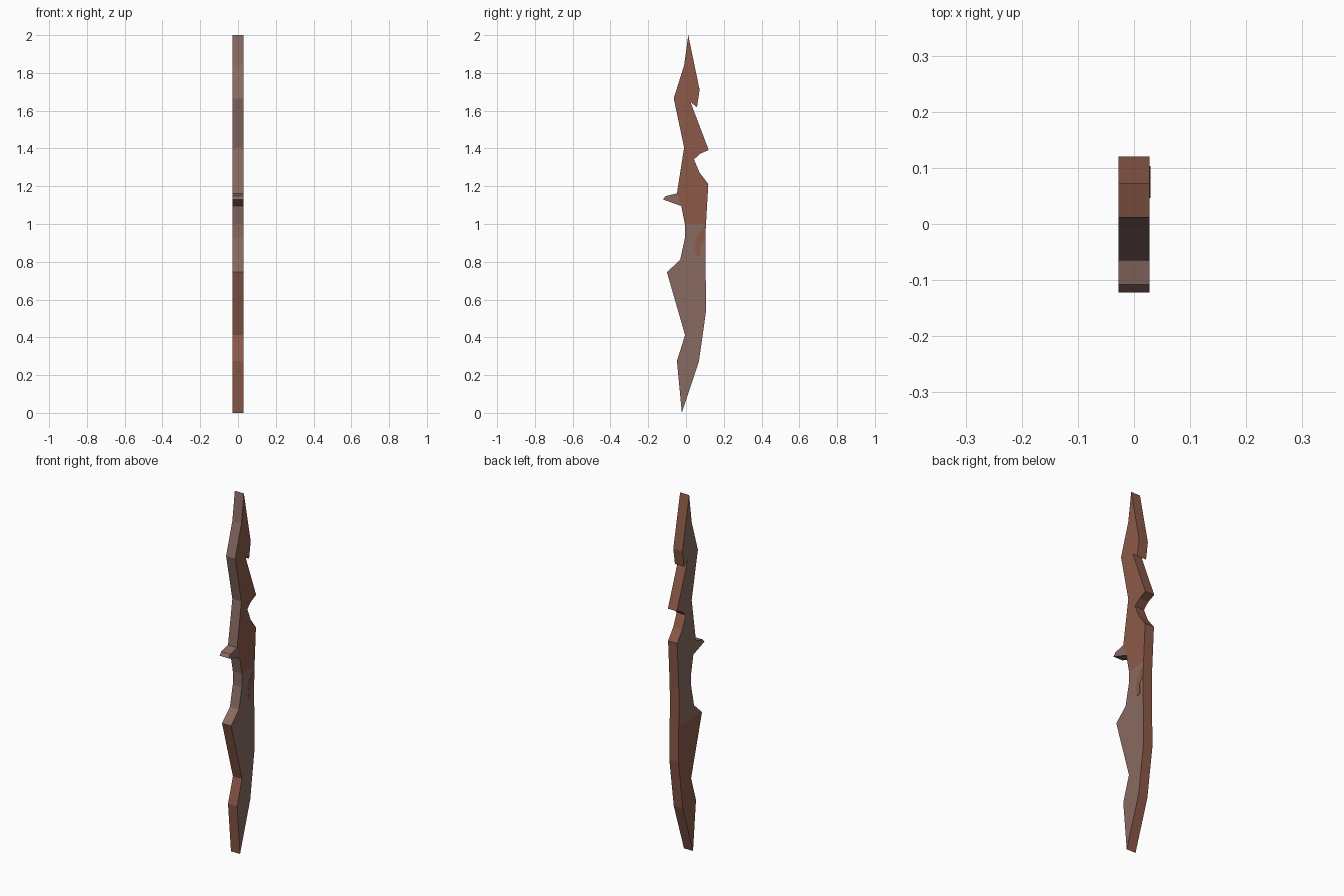
import bpy, bmesh
from mathutils import Vector

if "Cube" in bpy.data.objects:
    bpy.data.objects.remove(bpy.data.objects["Cube"])


def material(name, rgb):
    m = bpy.data.materials.new(name)
    m.diffuse_color = (*rgb, 1)
    m.use_nodes = True
    m.node_tree.nodes["Principled BSDF"].inputs["Base Color"].default_value = m.diffuse_color
    return m


rust = material("rust brown", (0.263, 0.102, 0.066))
grey = material("grey brown", (0.250, 0.146, 0.120))
HALF = 0.028


def slab(name, profile, x0, x1, mats):
    """Extrude a (y, z) outline from x0 to x1; returns object and bmesh."""
    bm = bmesh.new()
    face = bm.faces.new([bm.verts.new((x0, y, z)) for y, z in profile])
    ext = bmesh.ops.extrude_face_region(bm, geom=[face])["geom"]
    for v in ext:
        if isinstance(v, bmesh.types.BMVert):
            v.co.x = x1
    bmesh.ops.recalc_face_normals(bm, faces=bm.faces[:])
    me = bpy.data.meshes.new(name)
    for m in mats:
        me.materials.append(m)
    ob = bpy.data.objects.new(name, me)
    bpy.context.collection.objects.link(ob)
    return ob, bm


# Jagged blade outline: back edge downwards, then front edge upwards
back = [(0.012, 2.0), (0.072, 1.71), (0.058, 1.618), (0.024, 1.645),
        (0.12, 1.392), (0.075, 1.372), (0.042, 1.342), (0.072, 1.272),
        (0.118, 1.212), (0.103, 0.95), (0.103, 0.8), (0.107, 0.545),
        (0.068, 0.27), (-0.022, 0.0)]
front = [(-0.048, 0.275), (-0.005, 0.412), (-0.101, 0.745), (-0.031, 0.81),
         (-0.006, 0.925), (-0.006, 1.0), (-0.025, 1.095), (-0.122, 1.13),
         (-0.108, 1.148), (-0.048, 1.162), (-0.01, 1.405), (-0.065, 1.665),
         (-0.01, 1.84)]
blade, bm = slab("blade", back + front, -HALF, HALF, [rust, grey])
bmesh.ops.triangulate(bm, faces=bm.faces[:])

# Cut along the colour borders
spike_co = Vector((0, -0.048, 1.162))
spike_no = Vector((0, -0.067, -0.023))
for co, no in [((0, 0, 1.0), (0, 0, 1)), ((0, 0, 0.745), (0, 0, 1)),
               (spike_co, spike_no)]:
    bmesh.ops.bisect_plane(bm, geom=bm.verts[:] + bm.edges[:] + bm.faces[:],
                           dist=1e-5, plane_co=co, plane_no=no)
bm.normal_update()

# Colour by direction and height
for f in bm.faces:
    c, n = f.calc_center_median(), f.normal
    in_spike = 1.09 < c.z < 1.163 and (c - spike_co).dot(spike_no) > 0
    if n.x > 0.9:                       # right side
        is_grey = c.z < 1.0 or in_spike
    elif n.x < -0.9:                    # left side
        is_grey = c.z > 0.745
    else:                               # rim: front edge or back edge
        is_grey = (n.y < 0 and c.z > 0.745) or in_spike
    f.material_index = 1 if is_grey else 0
bm.to_mesh(blade.data)
bm.free()

# Small rust stain on the right side
stain = [(0.103, 0.99), (0.075, 0.955), (0.055, 0.93), (0.046, 0.87),
         (0.058, 0.83), (0.078, 0.835), (0.078, 0.89), (0.103, 0.93)]
patch, bm = slab("rust_stain", stain, HALF - 0.001, HALF + 0.001, [rust])
bm.to_mesh(patch.data)
bm.free()
